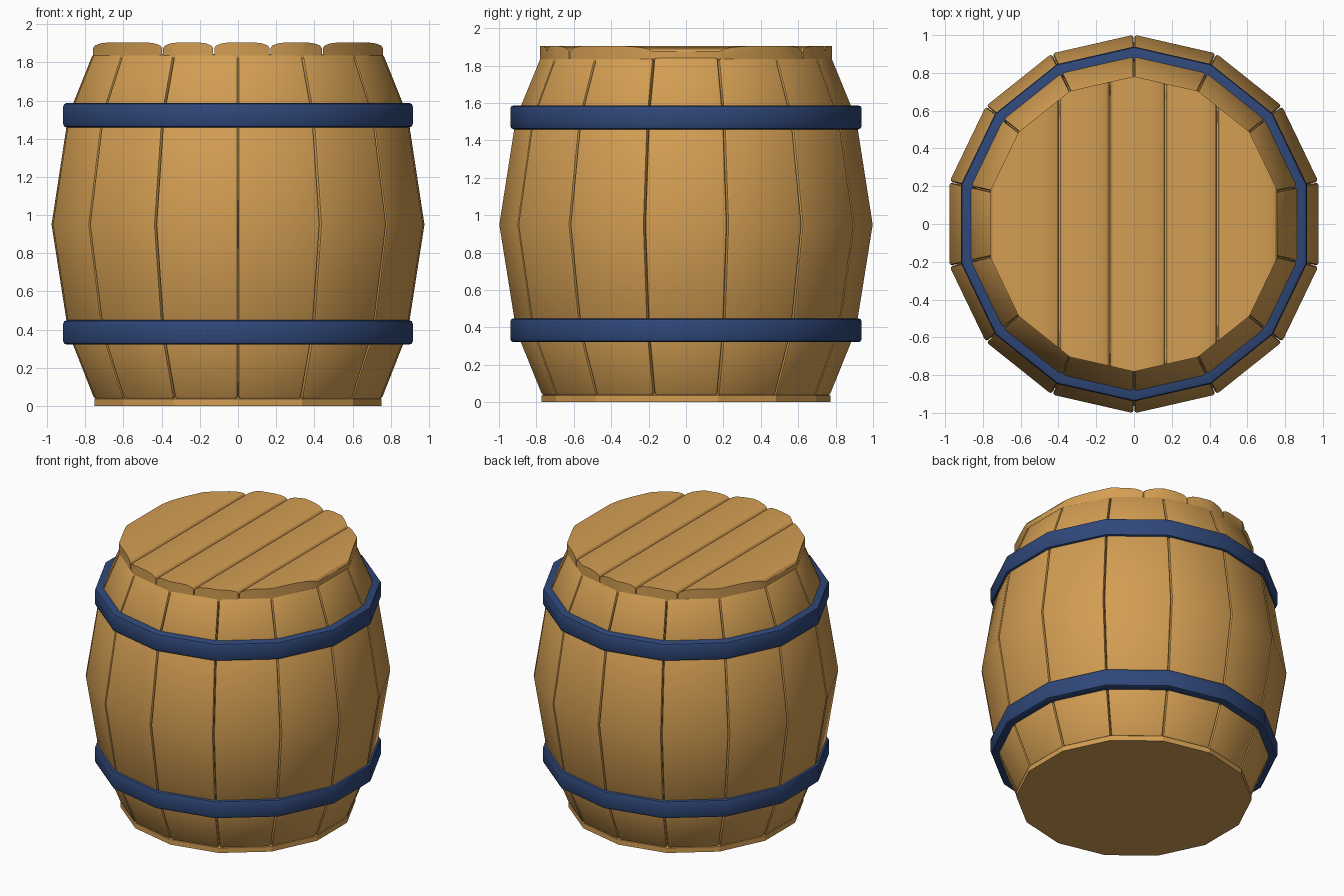
import bpy, bmesh, math
from mathutils import Vector, Matrix

if "Cube" in bpy.data.objects:
    bpy.data.objects.remove(bpy.data.objects["Cube"])

N = 14                      # staves around the barrel
STEP = 2 * math.pi / N
COS, TAN = math.cos(STEP / 2), math.tan(STEP / 2)


def material(name, rgb):
    m = bpy.data.materials.new(name)
    m.diffuse_color = (*rgb, 1)
    m.use_nodes = True
    m.node_tree.nodes["Principled BSDF"].inputs["Base Color"].default_value = m.diffuse_color
    return m


wood = material("warm wood", (0.65, 0.34, 0.085))
blue = material("blue metal", (0.028, 0.063, 0.19))


def finish(bm, name, mat, angle=30):
    bmesh.ops.recalc_face_normals(bm, faces=bm.faces)
    me = bpy.data.meshes.new(name)
    bm.to_mesh(me)
    bm.free()
    ob = bpy.data.objects.new(name, me)
    bpy.context.collection.objects.link(ob)
    me.materials.append(mat)
    bpy.ops.object.select_all(action='DESELECT')
    ob.select_set(True)
    bpy.context.view_layer.objects.active = ob
    bpy.ops.object.shade_smooth_by_angle(angle=math.radians(angle))
    return ob


def loft(bm, rings, closed=False):
    """Skin rings of points; cap the ends or join them into a loop."""
    vs = [[bm.verts.new(p) for p in r] for r in rings]
    n = len(vs[0])
    pairs = list(zip(vs, vs[1:])) + ([(vs[-1], vs[0])] if closed else [])
    for a, b in pairs:
        for i in range(n):
            j = (i + 1) % n
            bm.faces.new((a[i], a[j], b[j], b[i]))
    if not closed:
        bm.faces.new(vs[0])
        bm.faces.new(vs[-1])


def ring(apothem, z):
    r = apothem / COS
    return [(r * math.sin(i * STEP), r * math.cos(i * STEP), z) for i in range(N)]


def bevel_sharp(bm, width, segments):
    bmesh.ops.recalc_face_normals(bm, faces=bm.faces)
    edges = [e for e in bm.edges if e.calc_face_angle(0) > math.radians(40)]
    bmesh.ops.bevel(bm, geom=edges, offset=width, segments=segments,
                    profile=0.5, affect='EDGES')


# Staves: three courses of (apothem, height), parted by the hoops
courses = {
    "lower_staves": [(0.752, 0.035), (0.872, 0.34)],
    "middle_staves": [(0.897, 0.435), (0.977, 0.95), (0.897, 1.475)],
    "upper_staves": [(0.872, 1.565), (0.76, 1.845)],
}
for name, profile in courses.items():
    bm = bmesh.new()
    for k in range(N):
        rings = []
        for a, z in profile:
            o, i = a * TAN - 0.002, (a - 0.08) * TAN - 0.002
            rings.append([(-o, -a, z), (o, -a, z),
                          (i, -a + 0.08, z), (-i, -a + 0.08, z)])
        rot = Matrix.Rotation((k + 0.5) * STEP, 3, 'Z')
        loft(bm, [[rot @ Vector(p) for p in r] for r in rings])
    bevel_sharp(bm, 0.016, 2)
    finish(bm, name, wood)

# Solid core behind the staves, with the exposed base at the bottom
bm = bmesh.new()
loft(bm, [ring(a, z) for a, z in
          [(0.752, 0), (0.752, 0.036), (0.72, 0.05), (0.83, 0.39),
           (0.94, 0.95), (0.83, 1.52), (0.71, 1.84)]])
finish(bm, "base_and_core", wood, 10)

# Hoops
for name, z in (("lower_hoop", 0.385), ("upper_hoop", 1.523)):
    bm = bmesh.new()
    out, inn, h, b = 0.916, 0.84, 0.064, 0.018
    section = [(inn, -h), (out - b, -h), (out - b * 0.3, -h + b * 0.3), (out, -h + b),
               (out, h - b), (out - b * 0.3, h - b * 0.3), (out - b, h), (inn, h)]
    loft(bm, [ring(a, z + dz) for a, dz in section], closed=True)
    finish(bm, name, blue, 24)

# Lid planks: rounded cross-sections run front to back, trimmed to the rim
cuts = [-0.762, -0.395, -0.127, 0.168, 0.442, 0.762]
for n, (x0, x1) in enumerate(zip(cuts, cuts[1:])):
    half = [(0.03, 1.822), (0.01, 1.828), (0.003, 1.84), (0.003, 1.875),
            (0.012, 1.888), (0.04, 1.899), (0.085, 1.905)]
    section = [(x0 + d, z) for d, z in half] + [(x1 - d, z) for d, z in reversed(half)]
    bm = bmesh.new()
    loft(bm, [[(x, y, z) for x, z in section] for y in (-0.9, 0.9)])
    for k in range(N):
        t = (k + 0.5) * STEP
        normal = Vector((math.sin(t), math.cos(t), 0))
        cut = bmesh.ops.bisect_plane(bm, geom=bm.verts[:] + bm.edges[:] + bm.faces[:],
                                     plane_co=normal * 0.762, plane_no=normal,
                                     clear_outer=True)["geom_cut"]
        edges = [e for e in cut if isinstance(e, bmesh.types.BMEdge) and e.is_boundary]
        if edges:
            bmesh.ops.holes_fill(bm, edges=edges, sides=0)
    finish(bm, f"lid_plank_{n + 1}", wood)
